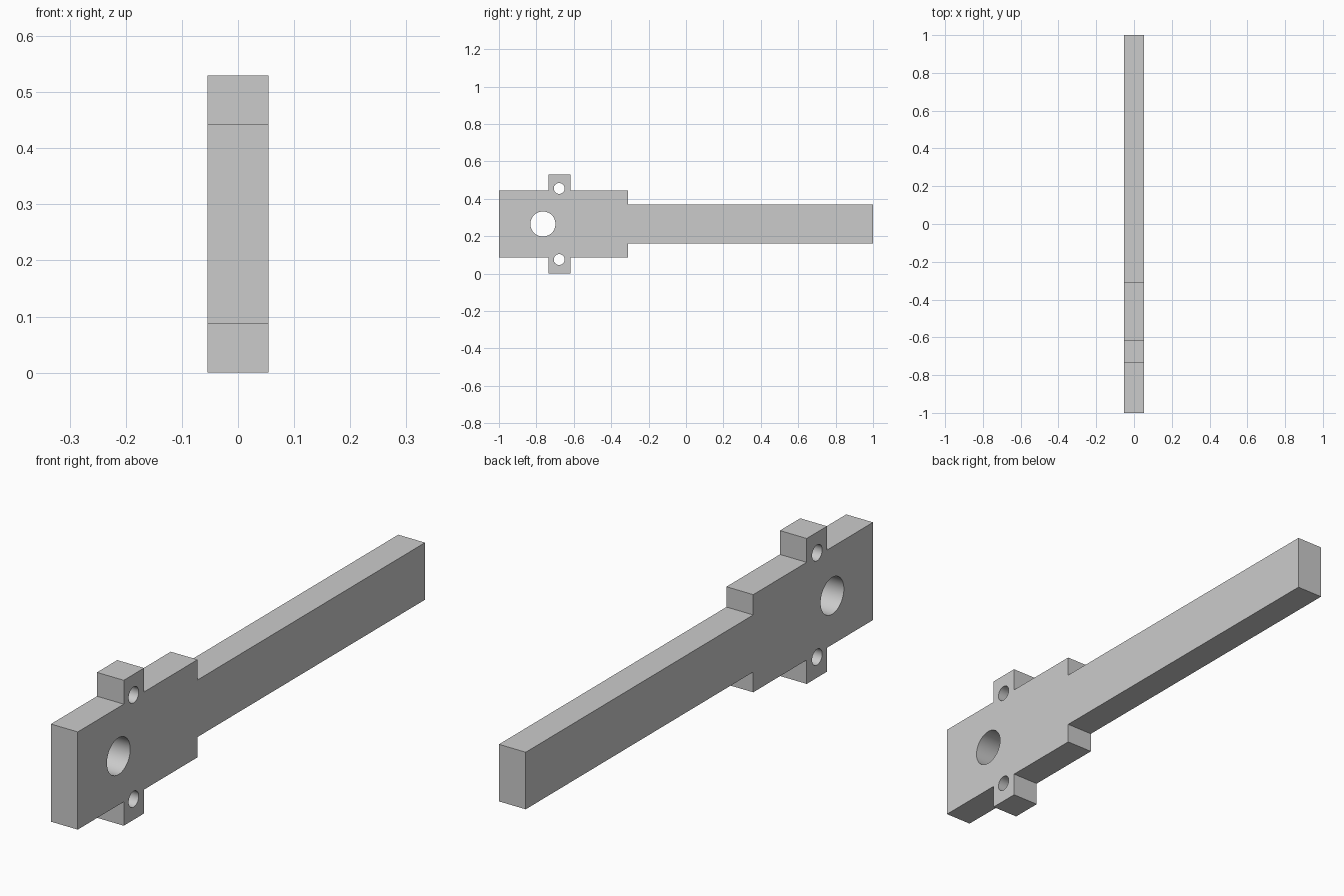
import bpy
import bmesh
import math

cube = bpy.data.objects.get("Cube")
if cube:
    bpy.data.objects.remove(cube, do_unlink=True)

HALF_X = 0.054   # half the plate thickness
MID_Z = 0.265    # height of the long axis

grey = bpy.data.materials.new("light grey")
grey.use_nodes = True
colour = (0.6, 0.6, 0.6, 1)
grey.diffuse_color = colour
grey.node_tree.nodes["Principled BSDF"].inputs["Base Color"].default_value = colour

# Upper outline as (y, height above the axis): plate, tab, shoulder, arm
upper = [(-1, 0.178), (-0.735, 0.178), (-0.735, 0.265), (-0.618, 0.265),
         (-0.618, 0.178), (-0.31, 0.178), (-0.31, 0.104), (1, 0.104)]
outline = upper + [(y, -h) for y, h in reversed(upper)]

# Extrude the mirrored outline across the thickness
bm = bmesh.new()
face = bm.faces.new([bm.verts.new((-HALF_X, y, MID_Z + h)) for y, h in outline])
moved = bmesh.ops.extrude_face_region(bm, geom=[face])["geom"]
bmesh.ops.translate(bm, vec=(2 * HALF_X, 0, 0),
                    verts=[v for v in moved if isinstance(v, bmesh.types.BMVert)])
bmesh.ops.recalc_face_normals(bm, faces=bm.faces)
mesh = bpy.data.meshes.new("tabbed_arm")
bm.to_mesh(mesh)
bm.free()
mesh.materials.append(grey)
arm = bpy.data.objects.new("tabbed_arm", mesh)
bpy.context.collection.objects.link(arm)


def drill(name, y, z, radius):
    """Cut a round hole through the thickness."""
    bpy.ops.mesh.primitive_cylinder_add(vertices=48, radius=radius, depth=0.3,
                                        location=(0, y, z),
                                        rotation=(0, math.pi / 2, 0))
    cutter = bpy.context.object
    cutter.name = name
    cutter.data.materials.append(grey)
    cut = arm.modifiers.new(name, "BOOLEAN")
    cut.operation = "DIFFERENCE"
    cut.solver = "EXACT"
    cut.object = cutter
    bpy.ops.object.select_all(action="DESELECT")
    arm.select_set(True)
    bpy.context.view_layer.objects.active = arm
    bpy.ops.object.modifier_apply(modifier=name)
    bpy.data.objects.remove(cutter, do_unlink=True)


# Main bore and the two tab holes
drill("main_bore", -0.765, MID_Z, 0.067)
for side in (-1, 1):
    drill("tab_hole", -0.678, MID_Z + side * 0.19, 0.029)

bpy.ops.object.shade_smooth_by_angle(angle=math.radians(30))
